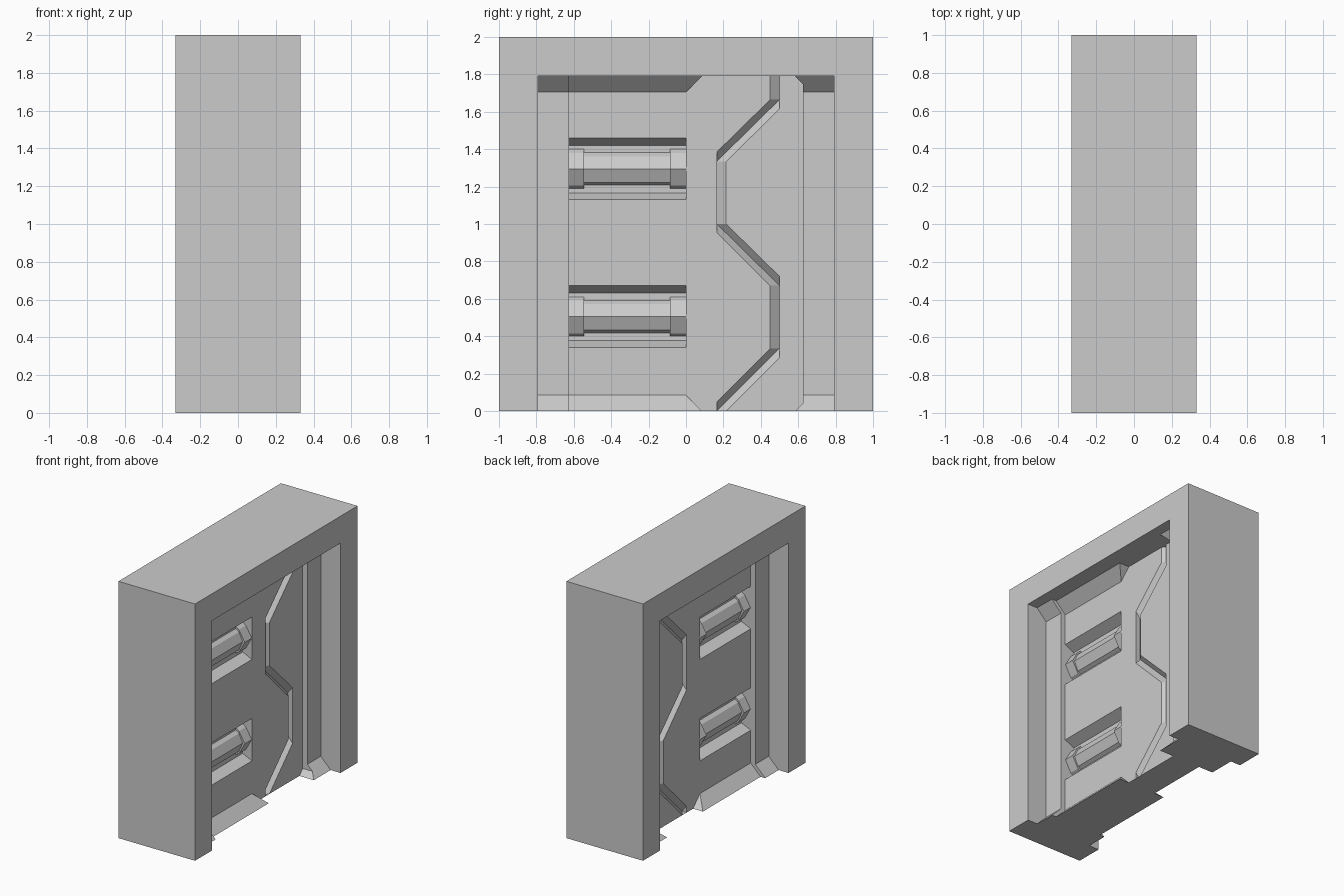
import bpy, bmesh
from mathutils import Vector

if "Cube" in bpy.data.objects:
    bpy.data.objects.remove(bpy.data.objects["Cube"])

grey = bpy.data.materials.new("plain grey")
grey.diffuse_color = (0.6, 0.6, 0.6, 1)
grey.use_nodes = True
grey.node_tree.nodes["Principled BSDF"].inputs["Base Color"].default_value = grey.diffuse_color

TOP = 1.79          # height of the opening
PANEL = 0.12        # door face distance from the centre plane
STRIP = 0.16        # raised edge strip distance
JAMB, EDGE = 0.79, 0.625


def finish(name, bm, mirror=True):
    me = bpy.data.meshes.new(name)
    bm.to_mesh(me)
    bm.free()
    me.materials.append(grey)
    ob = bpy.data.objects.new(name, me)
    bpy.context.collection.objects.link(ob)
    if mirror:
        m = ob.modifiers.new("both_sides", 'MIRROR')
        m.use_mirror_merge = False
    return ob


def hull(bm, pts):
    vs = [bm.verts.new(p) for p in pts]
    bmesh.ops.convex_hull(bm, input=vs)


def box_points(x0, x1, y0, y1, z0, z1):
    return [(x, y, z) for x in (x0, x1) for y in (y0, y1) for z in (z0, z1)]


def face(bm, pts, toward=(1, 0, 0)):
    clean = [p for i, p in enumerate(pts) if p != pts[i - 1]]
    if len(clean) < 3:
        return
    f = bm.faces.new([bm.verts.new(p) for p in clean])
    f.normal_update()
    if f.normal.dot(Vector(toward)) < 0:
        f.normal_flip()


# Frame: arch outline extruded through the wall thickness
bm = bmesh.new()
outline = [(-1, 0), (-1, 2), (1, 2), (1, 0), (JAMB, 0), (JAMB, TOP), (-JAMB, TOP), (-JAMB, 0)]
f = bm.faces.new([bm.verts.new((-0.33, y, z)) for y, z in outline])
ext = bmesh.ops.extrude_face_region(bm, geom=[f])
bmesh.ops.translate(bm, vec=(0.66, 0, 0),
                    verts=[v for v in ext['geom'] if isinstance(v, bmesh.types.BMVert)])
bmesh.ops.recalc_face_normals(bm, faces=bm.faces)
finish("door_frame", bm, mirror=False)

# Door panel: two halves either side of a zigzag groove
left = [(.45, TOP), (.45, 1.665), (.165, 1.385), (.165, .955),
        (.45, .67), (.45, .335), (.165, .05), (.165, 0)]
deep = [(.5, TOP), (.5, 1.665), (.165, 1.335), (.165, 1.0),
        (.5, .67), (.5, .335), (.165, 0), (.165, 0)]
right = [(.5, TOP), (.5, 1.615), (.215, 1.335), (.215, 1.0),
         (.5, .72), (.5, .285), (.215, 0), (.215, 0)]
at = lambda pts, x: [(x, y, z) for y, z in pts]
L, D, R = at(left, PANEL), at(deep, PANEL - 0.04), at(right, PANEL)

bm = bmesh.new()
face(bm, [(PANEL, 0, 0), (PANEL, 0, TOP)] + L)
face(bm, [(PANEL, EDGE, 0), (PANEL, EDGE, TOP)] + R)
for i in range(7):
    face(bm, [L[i], L[i + 1], D[i + 1], D[i]], (1, 0.1, 0))
    face(bm, [D[i], D[i + 1], R[i + 1], R[i]], (1, -0.1, 0))
face(bm, [(0, -EDGE, 0), (PANEL, -EDGE, 0), (PANEL, EDGE, 0), (0, EDGE, 0)], (0, 0, -1))


def band(x0, z0, x1, z1):
    face(bm, [(x0, -EDGE, z0), (x0, 0, z0), (x1, 0, z1), (x1, -EDGE, z1)])


# Handle recesses cut into the handle side of the panel
BACK = 0.04
handle_heights = (0.505, 1.295)
z = 0
for c in handle_heights:
    lo, hi = c - 0.165, c + 0.165
    band(PANEL, z, PANEL, lo)
    band(PANEL, lo, BACK, lo + 0.037)
    band(BACK, lo + 0.037, BACK, hi - 0.04)
    band(BACK, hi - 0.04, PANEL, hi)
    for y, d in ((-EDGE, 1), (0, -1)):
        face(bm, [(PANEL, y, lo), (BACK, y, lo + 0.037),
                  (BACK, y, hi - 0.04), (PANEL, y, hi)], (0, d, 0))
    z = hi
band(PANEL, z, PANEL, TOP)
finish("door_panel", bm)

# Handle bars: faceted grip with thicker end collars
for n, c in enumerate(handle_heights):
    bm = bmesh.new()
    for y0, y1, s in ((-EDGE, -.545, 0), (-.545, -.085, 1), (-.085, 0, 0)):
        d = 0.018 * s
        prof = [(BACK, -.105 + d), (.068, -.09 + d), (.118 - d, 0),
                (.068, .085 - d), (BACK, .105 - d)]
        hull(bm, [(x, y, c + dz) for y in (y0, y1) for x, dz in prof])
    finish(("lower" if n == 0 else "upper") + "_handle", bm)

# Raised strips along both upright edges of the door
bm = bmesh.new()
for s in (-1, 1):
    hull(bm, box_points(0, STRIP, *sorted((s * EDGE, s * JAMB)), 0, TOP))
finish("edge_strips", bm)

# Sloping wedges at the threshold and, flipped, under the lintel
C = 0.085
for name, flip in (("threshold_wedges", False), ("lintel_wedges", True)):
    h = (lambda v: TOP - v) if flip else (lambda v: v)
    bm = bmesh.new()
    parts = [[(PANEL, -EDGE, C), (PANEL, -EDGE, 0), (PANEL + C, -EDGE, 0),
              (PANEL, 0, C), (PANEL, C, 0), (PANEL + C, C, 0)]]
    for s in (-1, 1):
        parts.append([p for y in (s * EDGE, s * JAMB) for p in
                      ((STRIP, y, C), (STRIP, y, 0), (STRIP + C, y, 0))])
    # small mitred toe beside the strip
    k = 0.042
    parts.append([(PANEL, EDGE - k, 0), (STRIP + C, EDGE - k, 0), (PANEL, EDGE, 0),
                  (STRIP + C, EDGE, 0), (PANEL, EDGE, k), (STRIP + C - k, EDGE, k)])
    for pts in parts:
        hull(bm, [(x, y, h(v)) for x, y, v in pts])
    finish(name, bm)
